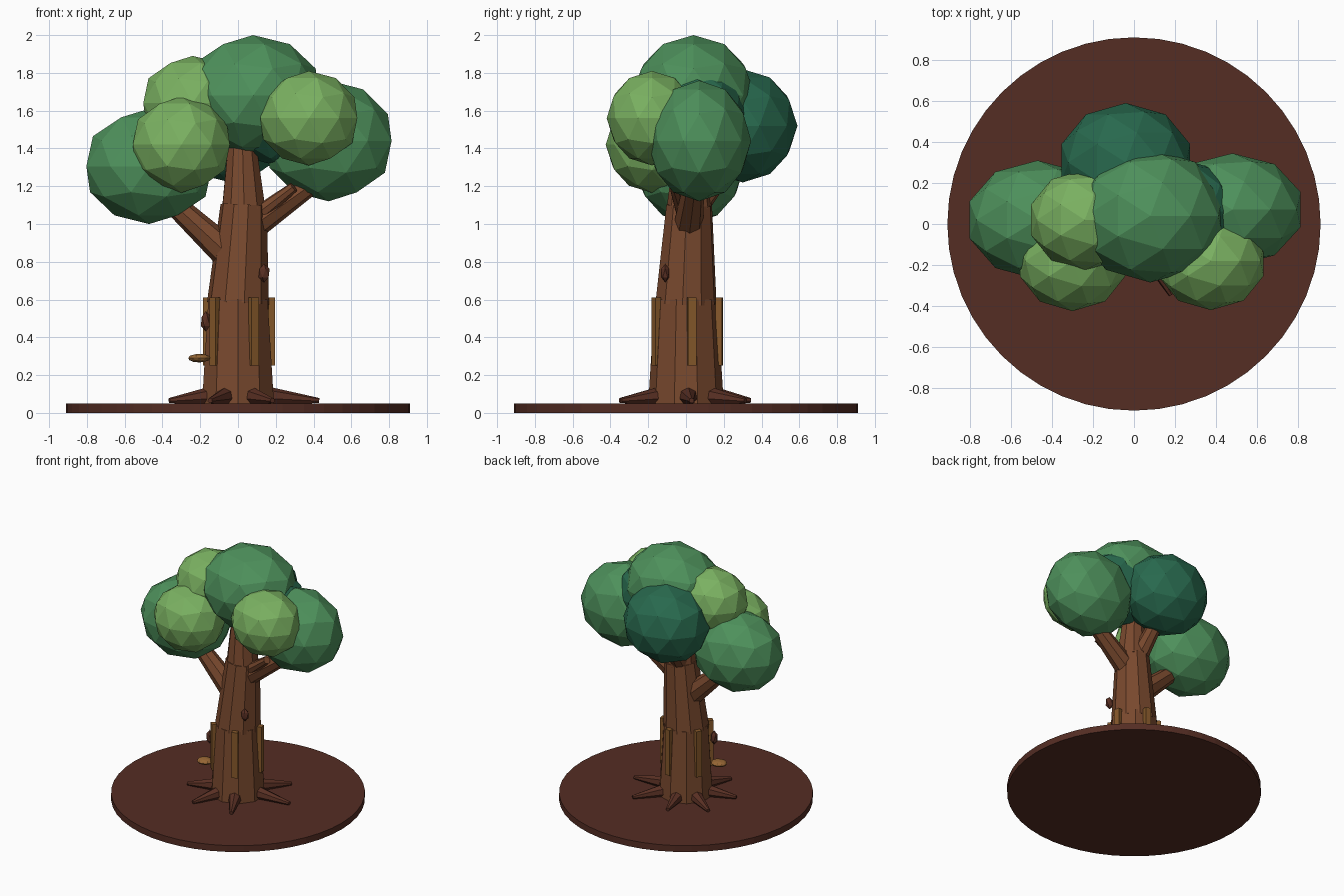
import bpy, bmesh, math
from mathutils import Vector, Matrix

if "Cube" in bpy.data.objects:
    bpy.data.objects.remove(bpy.data.objects["Cube"])


def material(name, rgb):
    m = bpy.data.materials.new(name)
    m.diffuse_color = (*rgb, 1)
    m.use_nodes = True
    m.node_tree.nodes["Principled BSDF"].inputs["Base Color"].default_value = m.diffuse_color
    return m


BARK = material("bark brown", (0.19, 0.066, 0.027))
SOIL = material("soil brown", (0.089, 0.026, 0.017))
ROOT = material("root brown", (0.10, 0.029, 0.017))
PLANK = material("plank ochre", (0.24, 0.10, 0.024))
CAP = material("mushroom tan", (0.31, 0.135, 0.035))
MID = material("leaf green", (0.075, 0.28, 0.105))
DARK = material("dark leaf green", (0.021, 0.14, 0.075))
LIGHT = material("light leaf green", (0.195, 0.44, 0.12))


def finish(name, bm, mat):
    me = bpy.data.meshes.new(name)
    bmesh.ops.recalc_face_normals(bm, faces=bm.faces)
    bm.to_mesh(me)
    bm.free()
    me.materials.append(mat)
    ob = bpy.data.objects.new(name, me)
    bpy.context.collection.objects.link(ob)
    return ob


def taper(name, a, b, ra, rb, sides, mat):
    """Tapered limb running from point a to point b."""
    a, b = Vector(a), Vector(b)
    d = b - a
    bm = bmesh.new()
    rot = d.to_track_quat('Z', 'Y').to_matrix().to_4x4()
    bmesh.ops.create_cone(bm, cap_ends=True, segments=sides, radius1=ra, radius2=rb,
                          depth=d.length, matrix=Matrix.Translation((a + b) / 2) @ rot)
    return finish(name, bm, mat)


def blob(name, centre, size, mat, level=2):
    """Faceted ellipsoid."""
    bm = bmesh.new()
    bmesh.ops.create_icosphere(bm, subdivisions=level, radius=1,
                               matrix=Matrix.Translation(centre) @ Matrix.Diagonal((*size, 1)))
    return finish(name, bm, mat)


def polar(angle, r, z):
    a = math.radians(angle)
    return (r * math.cos(a), r * math.sin(a), z)


# Round ground disc
taper("ground_disc", (0, 0, 0), (0, 0, 0.05), 0.91, 0.91, 48, SOIL)

# Trunk in three tapering, slightly leaning sections
taper("trunk_lower", (0, 0, 0.05), (0, 0, 0.60), 0.20, 0.165, 10, BARK)
taper("trunk_middle", (0, 0, 0.58), (0.03, 0.017, 1.10), 0.165, 0.123, 10, BARK)
taper("trunk_upper", (0.03, 0.017, 1.08), (0.02, 0.02, 1.50), 0.12, 0.068, 10, BARK)

# Branches
taper("branch_left", (-0.05, 0, 0.84), (-0.43, 0.02, 1.19), 0.085, 0.05, 8, BARK)
taper("branch_right", (0.06, 0.01, 0.98), (0.47, 0.05, 1.27), 0.08, 0.05, 8, BARK)
taper("branch_back", (0.01, 0.03, 1.06), (-0.03, 0.27, 1.38), 0.07, 0.045, 8, BARK)
taper("twig", (0.12, -0.01, 1.06), (0.295, -0.06, 1.195), 0.045, 0.028, 8, BARK)

# Roots spreading over the ground
for angle, reach in zip((4, 52, 103, 150, 197, 247, 298),
                        (0.43, 0.40, 0.35, 0.38, 0.38, 0.38, 0.39)):
    taper("root", polar(angle, 0.13, 0.09), polar(angle, reach, 0.065), 0.055, 0.014, 7, ROOT)

# Upright planks around the trunk
for i in range(5):
    angle = 10 + 72 * i
    bm = bmesh.new()
    bmesh.ops.create_cube(bm, size=1, matrix=Matrix.Translation(polar(angle, 0.178, 0.43))
                          @ Matrix.Rotation(math.radians(angle), 4, 'Z')
                          @ Matrix.Diagonal((0.035, 0.045, 0.36, 1)))
    finish("plank", bm, PLANK)

# Bark knots and shelf mushroom
blob("knot_upper", (0.138, -0.11, 0.74), (0.033, 0.025, 0.05), ROOT, 1)
blob("knot_lower", (-0.17, -0.11, 0.485), (0.03, 0.025, 0.055), ROOT, 1)
blob("shelf_mushroom", (-0.205, -0.12, 0.29), (0.06, 0.055, 0.023), CAP)

# Leaf clusters
for name, centre, size, mat in (
    ("leaves_top", (0.08, 0.04, 1.68), (0.37, 0.325, 0.32), MID),
    ("leaves_left", (-0.47, 0.02, 1.305), (0.35, 0.29, 0.305), MID),
    ("leaves_right", (0.48, 0.07, 1.44), (0.35, 0.275, 0.32), MID),
    ("leaves_back", (-0.04, 0.30, 1.52), (0.33, 0.29, 0.30), DARK),
    ("leaves_inner", (0.22, 0.06, 1.58), (0.29, 0.26, 0.275), DARK),
    ("leaves_upper_left", (-0.24, 0.02, 1.64), (0.275, 0.245, 0.25), LIGHT),
    ("leaves_front_left", (-0.30, -0.18, 1.42), (0.27, 0.245, 0.255), LIGHT),
    ("leaves_front_right", (0.375, -0.18, 1.56), (0.27, 0.24, 0.25), LIGHT),
):
    blob(name, centre, size, mat)
